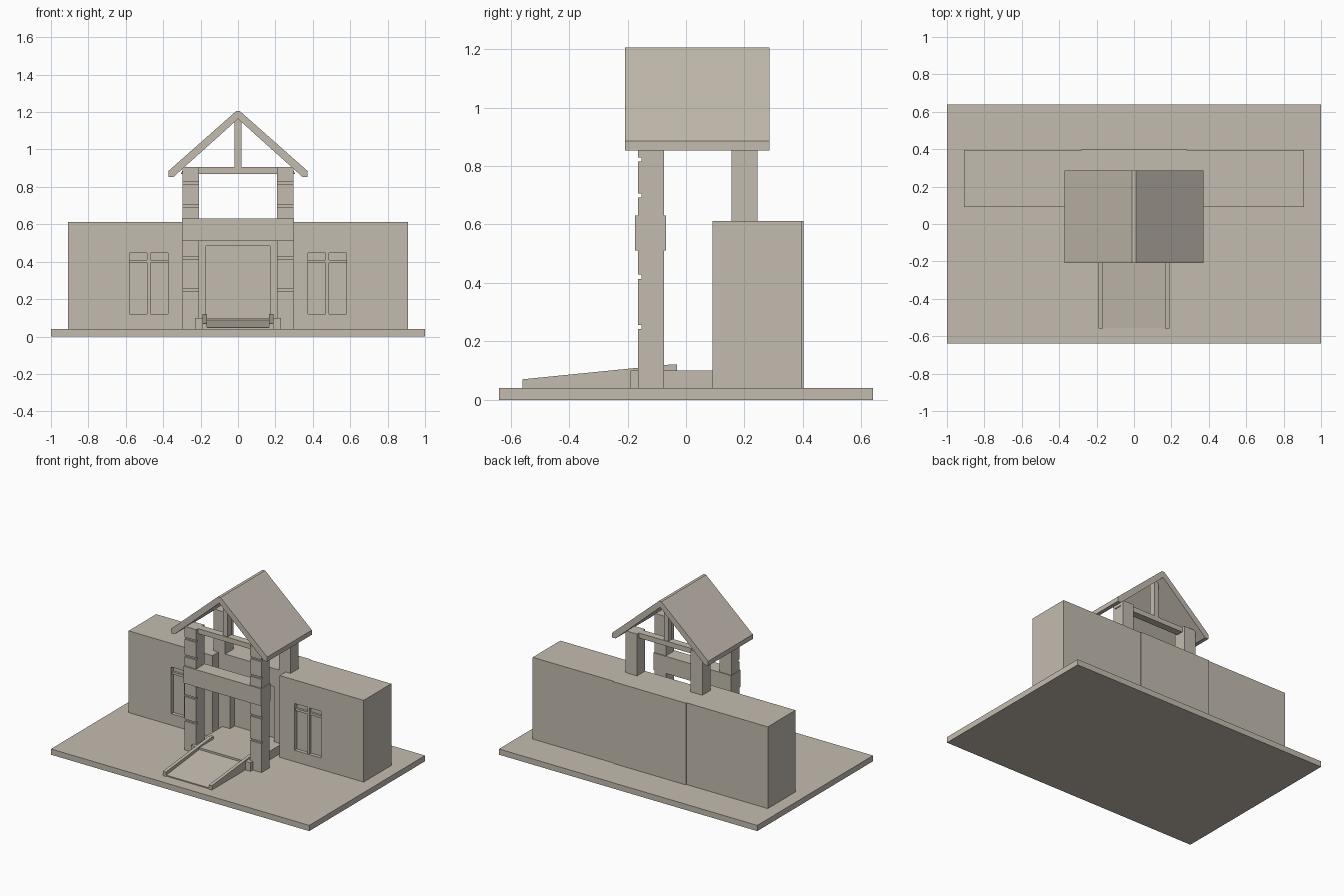
import bpy
import bmesh

if "Cube" in bpy.data.objects:
    bpy.data.objects.remove(bpy.data.objects["Cube"])

stone = bpy.data.materials.new("warm stone")
stone.diffuse_color = (0.55, 0.50, 0.43, 1)
stone.use_nodes = True
stone.node_tree.nodes["Principled BSDF"].inputs["Base Color"].default_value = stone.diffuse_color


def extrude(name, profile, axis, lo, hi):
    """Extrude a closed 2D profile along an axis; x: (y,z), y: (x,z), z: (x,y)."""
    place = {"x": lambda p, t: (t, p[0], p[1]),
             "y": lambda p, t: (p[0], t, p[1]),
             "z": lambda p, t: (p[0], p[1], t)}[axis]
    bm = bmesh.new()
    a = [bm.verts.new(place(p, lo)) for p in profile]
    b = [bm.verts.new(place(p, hi)) for p in profile]
    n = len(profile)
    bm.faces.new(a)
    bm.faces.new(b[::-1])
    for i in range(n):
        bm.faces.new((a[i], a[(i + 1) % n], b[(i + 1) % n], b[i]))
    bmesh.ops.recalc_face_normals(bm, faces=bm.faces[:])
    mesh = bpy.data.meshes.new(name)
    bm.to_mesh(mesh)
    bm.free()
    mesh.materials.append(stone)
    ob = bpy.data.objects.new(name, mesh)
    bpy.context.collection.objects.link(ob)
    return ob


def box(name, x0, x1, y0, y1, z0, z1):
    return extrude(name, [(x0, y0), (x1, y0), (x1, y1), (x0, y1)], "z", z0, z1)


def cut(target, cutter):
    cutter.hide_render = True
    cutter.hide_viewport = True
    cutter.display_type = "WIRE"
    mod = target.modifiers.new("cut", "BOOLEAN")
    mod.operation = "DIFFERENCE"
    mod.solver = "EXACT"
    mod.object = cutter


def both_sides(x0, x1):
    return [("right", x0, x1), ("left", -x1, -x0)]


# ground slab
box("base_slab", -1, 1, -0.64, 0.64, 0, 0.04)

# long building with recessed centre and slight bump at the back
half = [(0.26, 0.155), (0.26, 0.09), (0.91, 0.09), (0.91, 0.395),
        (0.28, 0.395), (0.28, 0.402)]
plan = half + [(-x, y) for x, y in reversed(half)]
building = extrude("building", plan, "z", 0.04, 0.612)
cut(building, box("door_cutter", -0.17, 0.17, 0.10, 0.205, 0.10, 0.485))

# recessed windows with mullion and transom
for side, x0, x1 in both_sides(0.375, 0.58):
    cut(building, box("window_cutter_" + side, x0, x1, 0.05, 0.115, 0.12, 0.447))
    mid = (x0 + x1) / 2
    box("window_mullion_" + side, mid - 0.009, mid + 0.009, 0.097, 0.117, 0.12, 0.447)
    box("window_transom_" + side, x0, x1, 0.10, 0.117, 0.393, 0.410)

# porch floor and ramp
box("porch_floor", -0.23, 0.23, -0.19, 0.157, 0.04, 0.10)
extrude("ramp", [(-0.555, 0.04), (-0.555, 0.047), (-0.19, 0.087), (-0.19, 0.04)],
        "x", -0.167, 0.167)
rail = [(-0.56, 0.04), (-0.56, 0.07), (-0.06, 0.12), (-0.03, 0.12),
        (-0.03, 0.095), (-0.19, 0.095), (-0.19, 0.04)]
for side, x0, x1 in both_sides(0.167, 0.19):
    extrude("ramp_rail_" + side, rail, "x", x0, x1)

# grooved front columns and plain rear posts
column = [(-0.075, 0.905), (-0.075, 0.04), (-0.165, 0.04)]
for z in (0.242, 0.414, 0.692, 0.815):
    column += [(-0.165, z), (-0.153, z), (-0.153, z + 0.014), (-0.165, z + 0.014)]
column.append((-0.165, 0.905))
for side, x0, x1 in both_sides(0.208, 0.298):
    extrude("front_column_" + side, column, "x", x0, x1)
    box("rear_post_" + side, x0, x1, 0.155, 0.245, 0.60, 0.905)

# portal beam across the columns
box("portal_beam", -0.30, 0.30, -0.174, -0.069, 0.51, 0.63)

# gable roof as one folded slab
right_half = [(0.01, 1.205), (0.372, 0.885), (0.372, 0.853), (0.345, 0.853)]
roof = right_half + [(0, 1.163)] + [(-x, z) for x, z in reversed(right_half)]
extrude("gable_roof", roof, "y", -0.208, 0.286)

# trusses: tie beam and king post over each pair of columns
tie = [(-0.305, 0.87), (0.305, 0.87), (0.29, 0.905), (-0.29, 0.905)]
for place, y in (("front", -0.12), ("rear", 0.20)):
    extrude("tie_beam_" + place, tie, "y", y - 0.025, y + 0.025)
    box("king_post_" + place, -0.018, 0.018, y - 0.02, y + 0.02, 0.90, 1.17)
